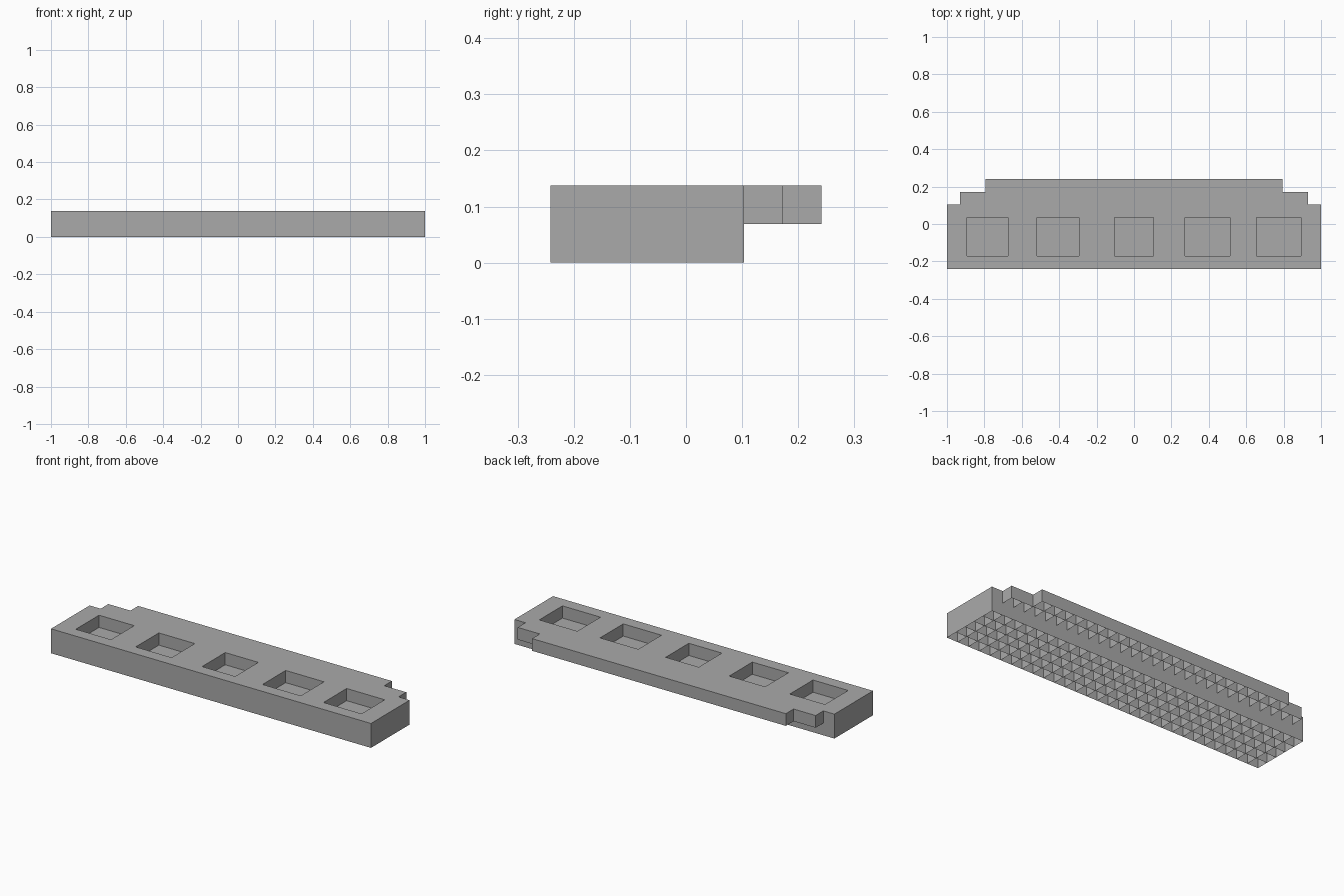
import bpy, bmesh

if "Cube" in bpy.data.objects:
    bpy.data.objects.remove(bpy.data.objects["Cube"])

COLS, ROWS, BODY_ROWS = 29, 7, 5
U = 2 / COLS                      # size of one cell
FRONT = -ROWS * U / 2
BACK = FRONT + BODY_ROWS * U      # back of the full-height body
MID, TOP = U, 2 * U
LEDGE_INSETS = (1, 3)             # cells set in at each end of the ledge rows

grey = bpy.data.materials.new("plain grey")
grey.use_nodes = True
grey.diffuse_color = (0.4, 0.4, 0.4, 1)
grey.node_tree.nodes["Principled BSDF"].inputs["Base Color"].default_value = (0.4, 0.4, 0.4, 1)


def quad(bm, *points):
    bm.faces.new([bm.verts.new(p) for p in points])


def wall(bm, a, b, z0, z1):
    """Upright sheet facing right of the path from a to b."""
    quad(bm, (*a, z0), (*b, z0), (*b, z1), (*a, z1))


def level(bm, x0, x1, y0, y1, z):
    quad(bm, (x0, y0, z), (x1, y0, z), (x1, y1, z), (x0, y1, z))


def finish(bm, name):
    bmesh.ops.remove_doubles(bm, verts=bm.verts, dist=0.0001)
    mesh = bpy.data.meshes.new(name)
    bm.to_mesh(mesh)
    bm.free()
    mesh.materials.append(grey)
    bpy.context.collection.objects.link(bpy.data.objects.new(name, mesh))


# Top deck with five sunken pockets
pockets = [(-0.893, -0.673), (-0.519, -0.294), (-0.104, 0.103), (0.274, 0.513), (0.655, 0.893)]
py0, py1 = FRONT + U, FRONT + 4 * U
bm = bmesh.new()
level(bm, -1, 1, FRONT, py0, TOP)
level(bm, -1, 1, py1, BACK, TOP)
edges = [-1] + [x for p in pockets for x in p] + [1]
for x0, x1 in zip(edges[::2], edges[1::2]):
    level(bm, x0, x1, py0, py1, TOP)
for x0, x1 in pockets:
    ring = [(x0, py0), (x0, py1), (x1, py1), (x1, py0)]
    for a, b in zip(ring, ring[1:] + ring[:1]):
        wall(bm, a, b, MID, TOP)
    level(bm, x0, x1, py0, py1, MID)
finish(bm, "pocketed_deck")

# Full-height body walls
bm = bmesh.new()
ring = [(-1, FRONT), (1, FRONT), (1, BACK), (-1, BACK)]
for a, b in zip(ring, ring[1:] + ring[:1]):
    wall(bm, a, b, 0, TOP)
finish(bm, "body_walls")

# Stepped back ledge, hollow below and divided into cells
bm = bmesh.new()
for row, inset in enumerate(LEDGE_INSETS):
    y0, y1 = BACK + row * U, BACK + (row + 1) * U
    half = 1 - inset * U
    level(bm, -half, half, y0, y1, TOP)
    wall(bm, (half, y1), (-half, y1), MID, TOP)
    wall(bm, (-half, y1), (-half, y0), MID, TOP)
    for i in range(inset + 1, COLS - inset + 1):
        x = -1 + i * U
        wall(bm, (x, y0), (x, y1), MID, TOP)
finish(bm, "back_ledge")

# Open cells beneath the body
bm = bmesh.new()
level(bm, -1, 1, FRONT, BACK, MID)
for face in bm.faces:
    face.normal_flip()
for i in range(1, COLS):
    x = -1 + i * U
    wall(bm, (x, FRONT), (x, BACK), 0, MID)
for j in range(1, BODY_ROWS):
    y = FRONT + j * U
    wall(bm, (1, y), (-1, y), 0, MID)
finish(bm, "underside_cells")
